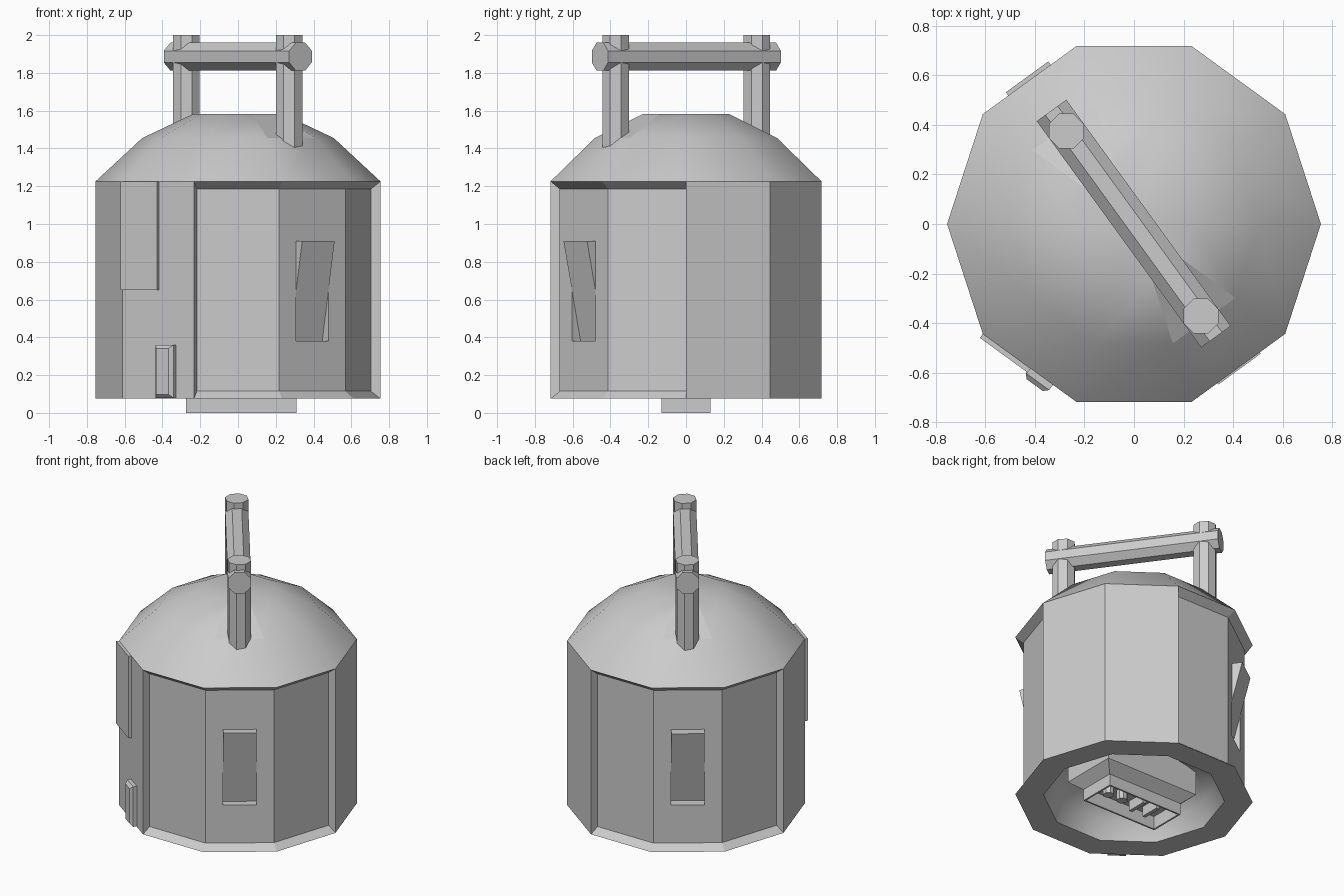
import bpy, bmesh
from math import radians, sin, cos, pi
from mathutils import Vector, Matrix

if "Cube" in bpy.data.objects:
    bpy.data.objects.remove(bpy.data.objects["Cube"])

N = 10
APO = cos(pi / N)


def finish(bm, name, smooth=False, flat_test=None, recalc=True):
    bmesh.ops.remove_doubles(bm, verts=bm.verts, dist=0.0005)
    if recalc:
        bmesh.ops.recalc_face_normals(bm, faces=bm.faces)
    for f in bm.faces:
        f.smooth = smooth and not (flat_test and flat_test(f))
    me = bpy.data.meshes.new(name)
    bm.to_mesh(me)
    bm.free()
    ob = bpy.data.objects.new(name, me)
    bpy.context.collection.objects.link(ob)
    return ob


def face(bm, pts):
    return bm.faces.new([bm.verts.new(p) for p in pts])


def polar(r, i, z):
    a = radians(36 * i)
    return Vector((r * cos(a), r * sin(a), z))


def local(az, r, t, z):
    """Point on a wall facing azimuth az: distance out r, sideways t, height z."""
    a = radians(az)
    return Vector((r * cos(a) - t * sin(a), r * sin(a) + t * cos(a), z))


def rings(bm, profile):
    """Ten-sided skin through (radius, height) steps."""
    for (r0, z0), (r1, z1) in zip(profile, profile[1:]):
        for i in range(N):
            pts = [polar(r0, i, z0), polar(r0, i + 1, z0)]
            pts += [polar(r1, i + 1, z1), polar(r1, i, z1)] if r1 else [Vector((0, 0, z1))]
            face(bm, pts)


# Body wall: solid faces plus two recessed groups of three
R, RI, CAV = 0.755, 0.703, 0.576
Z0, Z1, ZI0, ZI1 = 0.075, 1.225, 0.115, 1.185
TILTED = {8: 0.056, 3: 0.066}
RECESSED = {2, 3, 4, 7, 8, 9}


def tilted_panel(bm, i, d):
    """Wall face with a leaning panel: top edge out, bottom edge sunk in."""
    az, r, w, h = 36 * i + 18, RI * APO, 0.106, RI * sin(pi / N)
    lo, hi = 0.38, 0.91
    P = lambda rr, t, z: local(az, rr, t, z)
    outer = [(-h, ZI0), (h, ZI0), (h, ZI1), (-h, ZI1)]
    inner = [(-w, lo), (w, lo), (w, hi), (-w, hi)]
    for k in range(4):
        n = (k + 1) % 4
        face(bm, [P(r, *outer[k]), P(r, *outer[n]), P(r, *inner[n]), P(r, *inner[k])])
    mid = (lo + hi) / 2
    face(bm, [P(r - d, -w, lo), P(r - d, w, lo), P(r, w, mid),
              P(r + d, w, hi), P(r + d, -w, hi), P(r, -w, mid)])
    face(bm, [P(r, -w, hi), P(r + d, -w, hi), P(r + d, w, hi), P(r, w, hi)])
    face(bm, [P(r, -w, lo), P(r, w, lo), P(r - d, w, lo), P(r - d, -w, lo)])
    for s in (-w, w):
        face(bm, [P(r, s, hi), P(r + d, s, hi), P(r, s, mid)])
        face(bm, [P(r, s, lo), P(r - d, s, lo), P(r, s, mid)])


bm = bmesh.new()
for i in range(N):
    a, b = i, i + 1
    if i in RECESSED:
        face(bm, [polar(R, a, Z1), polar(RI, a, ZI1), polar(RI, b, ZI1), polar(R, b, Z1)])
        face(bm, [polar(R, a, Z0), polar(R, b, Z0), polar(RI, b, ZI0), polar(RI, a, ZI0)])
        if i in TILTED:
            tilted_panel(bm, i, TILTED[i])
        else:
            face(bm, [polar(RI, a, ZI0), polar(RI, b, ZI0), polar(RI, b, ZI1), polar(RI, a, ZI1)])
        # Side walls of the recess
        for edge, nb in ((a, (i - 1) % N), (b, (i + 1) % N)):
            if nb not in RECESSED:
                face(bm, [polar(R, edge, Z0), polar(RI, edge, ZI0),
                          polar(RI, edge, ZI1), polar(R, edge, Z1)])
    else:
        face(bm, [polar(R, a, Z0), polar(R, b, Z0), polar(R, b, Z1), polar(R, a, Z1)])
rings(bm, [(CAV, Z0), (R, Z0)])
finish(bm, "body_wall")

# Dome, smooth except for the two flat facets carrying the posts
bm = bmesh.new()
rings(bm, [(R, Z1), (0.507, 1.455), (0.237, 1.583), (0, 1.583)])
axis = Vector((cos(radians(-54)), sin(radians(-54)), 0))


def post_facet(f):
    c = f.calc_center_median()
    return 1.46 < c.z < 1.57 and abs(c.normalized().dot(axis)) > 0.2 and c.cross(axis).z ** 2 < 1e-4


finish(bm, "dome", True, post_facet)

# Hollow underside
bm = bmesh.new()
rings(bm, [(CAV, Z0), (0.53, 0.2), (0.42, 0.3), (0.25, 0.35), (0, 0.36)])
ob = finish(bm, "underside_bowl", True)
ob.data.flip_normals()


# Handle: two posts and a crossbar, all eight-sided
def rod(name, p, q, r):
    p, q = Vector(p), Vector(q)
    d = q - p
    bm = bmesh.new()
    spin = Matrix.Rotation(pi / 8, 4, 'Z')
    turn = Matrix.Translation((p + q) / 2) @ d.to_track_quat('Z', 'Y').to_matrix().to_4x4() @ spin
    bmesh.ops.create_cone(bm, cap_ends=True, segments=8, radius1=r, radius2=r,
                          depth=d.length, matrix=turn)
    return finish(bm, name)


for name, s in (("front_post", 0.46), ("back_post", -0.464)):
    p = axis * s
    rod(name, (p.x, p.y, 1.36), (p.x, p.y, 2.0), 0.076)
rod("handle_bar", axis * 0.563 + Vector((0, 0, 1.886)), axis * -0.567 + Vector((0, 0, 1.886)), 0.08)


# Plates on the front left wall
def plate(name, az, r0, r1, t0, t1, z0, z1, c):
    bm = bmesh.new()
    base = [local(az, r0, t, z) for t, z in ((t0, z0), (t1, z0), (t1, z1), (t0, z1))]
    top = [local(az, r1, t, z) for t, z in
           ((t0 + c, z0 + c), (t1 - c, z0 + c), (t1 - c, z1 - c), (t0 + c, z1 - c))]
    step = base
    if c:
        step = [local(az, r1 - c, t, z) for t, z in ((t0, z0), (t1, z0), (t1, z1), (t0, z1))]
    for k in range(4):
        n = (k + 1) % 4
        if c:
            face(bm, [base[k], base[n], step[n], step[k]])
        face(bm, [step[k], step[n], top[n], top[k]])
    face(bm, top)
    face(bm, base[::-1])
    finish(bm, name)


plate("upper_plate", 234, 0.70, 0.738, -0.233, 0.005, 0.65, Z1, 0)
plate("small_latch", 234, 0.70, 0.762, 0.0, 0.117, 0.08, 0.36, 0.018)

# Socket under the body: flared housing with an open mouth
bm = bmesh.new()
cx, hx, hy = 0.017, 0.293, 0.13
steps = [(0.07, 0.36), (0.07, 0.14), (0, 0.08), (0, 0), (-0.012, 0), (-0.012, 0.09)]
loops = [[Vector((cx + sx * (hx + g), sy * (hy + g), z)) for sx, sy in
          ((-1, -1), (1, -1), (1, 1), (-1, 1))] for g, z in steps]
for lo, hi in zip(loops, loops[1:]):
    for k in range(4):
        n = (k + 1) % 4
        face(bm, [lo[k], lo[n], hi[n], hi[k]])
face(bm, loops[-1])
face(bm, loops[0])
finish(bm, "socket_housing")

# Contacts inside the socket: two round pins, two blades
for k, x in enumerate((0.21, 0.1)):
    rod("round_pin_%d" % k, (x, 0, 0.02), (x, 0, 0.1), 0.036)
for k, x in enumerate((-0.03, -0.14)):
    bm = bmesh.new()
    bmesh.ops.create_cube(bm, size=1, matrix=Matrix.Translation((x, 0, 0.06)) @
                          Matrix.Diagonal((0.025, 0.14, 0.08, 1)))
    finish(bm, "contact_blade_%d" % k)
